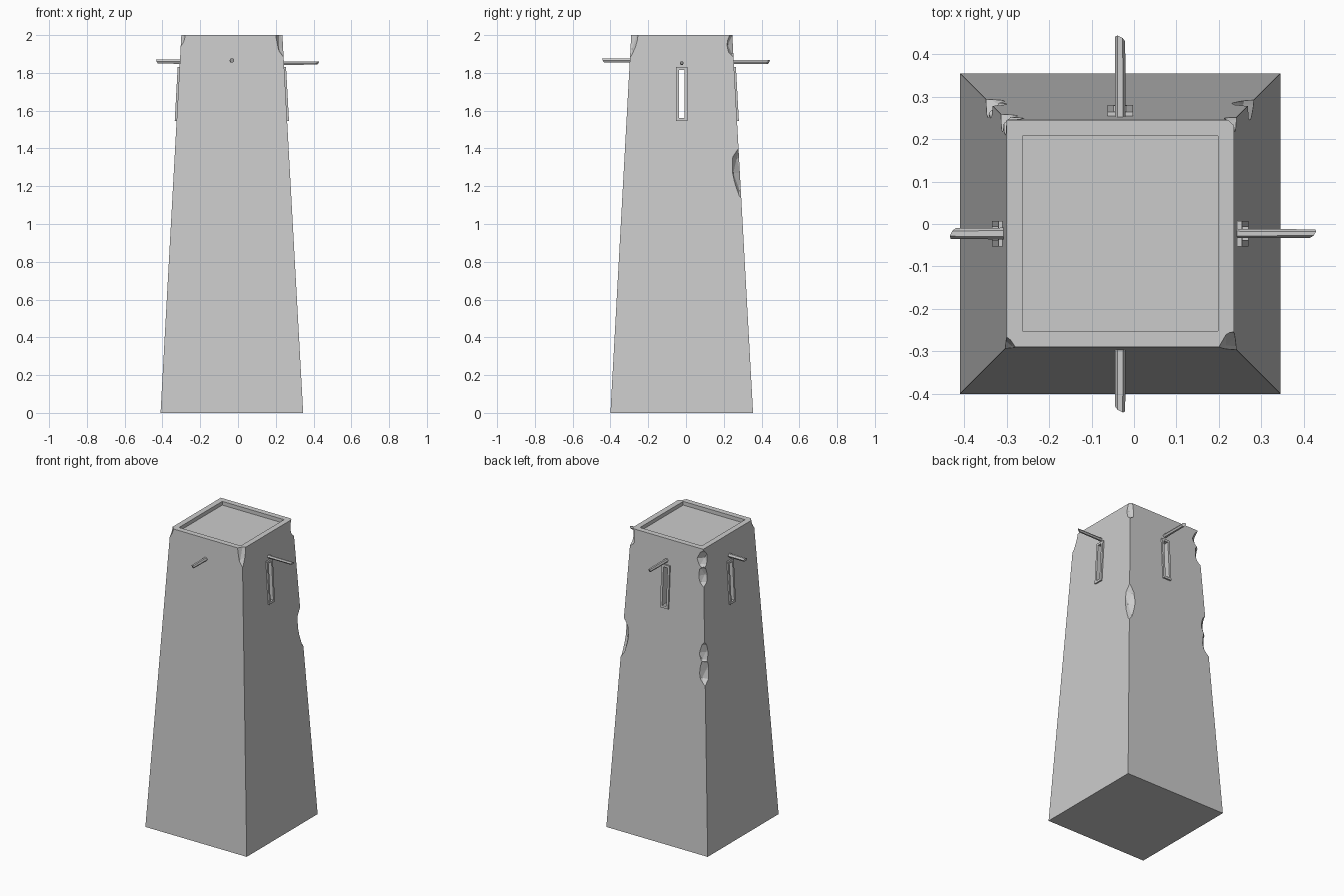
import bpy, bmesh, math, random
from mathutils import Matrix, Vector

if "Cube" in bpy.data.objects:
    bpy.data.objects.remove(bpy.data.objects["Cube"])

random.seed(4)
CX, CY = -0.0325, -0.0225          # tower axis


def half(z):
    return 0.3775 - 0.055 * z      # half width of the tapering tower


def finish(name, bm, angle=0.0):
    bm.transform(Matrix.Translation((CX, CY, 0)) @ Matrix.Rotation(angle, 4, 'Z'))
    bmesh.ops.recalc_face_normals(bm, faces=bm.faces[:])
    me = bpy.data.meshes.new(name)
    bm.to_mesh(me)
    bm.free()
    ob = bpy.data.objects.new(name, me)
    bpy.context.collection.objects.link(ob)
    return ob


def box(name, lo, hi, angle=0.0):
    bm = bmesh.new()
    bmesh.ops.create_cube(bm, size=1)
    for v in bm.verts:
        v.co = Vector([lo[i] + (v.co[i] + 0.5) * (hi[i] - lo[i]) for i in range(3)])
    return finish(name, bm, angle)


# Tower body
bm = bmesh.new()
rings = []
for z in (0, 2):
    h = half(z)
    rings.append([bm.verts.new((sx * h, sy * h, z))
                  for sx, sy in ((-1, -1), (1, -1), (1, 1), (-1, 1))])
bm.faces.new(rings[0][::-1])
bm.faces.new(rings[1])
for i in range(4):
    j = (i + 1) % 4
    bm.faces.new((rings[0][i], rings[0][j], rings[1][j], rings[1][i]))
tower = finish("tower", bm)

# Roof recess and window slots
cutters = [
    box("roof_cutter", (-0.23, -0.23, 1.975), (0.23, 0.23, 2.1)),
    box("side_slot_cutter", (-0.5, -0.015, 1.56), (0.5, 0.015, 1.815)),
    box("back_slot_cutter", (0.0, -0.015, 1.56), (0.5, 0.015, 1.815), math.pi / 2),
]

# Chipped corners: side x, side y, height, half height, radius, outward offset
chips = [
    (1, -1, 2.02, 0.18, 0.080, 0.030),
    (-1, -1, 2.01, 0.09, 0.060, 0.025),
    (1, 1, 1.95, 0.09, 0.070, 0.030),
    (1, 1, 1.27, 0.17, 0.080, 0.032),
    (-1, 1, 1.93, 0.08, 0.078, 0.030),
    (-1, 1, 1.82, 0.09, 0.085, 0.034),
    (-1, 1, 1.32, 0.10, 0.080, 0.032),
    (-1, 1, 1.20, 0.11, 0.082, 0.032),
]
for sx, sy, zc, hh, r, c in chips:
    bm = bmesh.new()
    bmesh.ops.create_icosphere(bm, subdivisions=2, radius=1)
    for v in bm.verts:
        k = random.uniform(0.9, 1.1)
        z = zc + v.co.z * hh
        e = half(z) + c
        v.co = (sx * e + v.co.x * r * k, sy * e + v.co.y * r * k, z)
    cutters.append(finish("chip_cutter", bm))

bpy.context.view_layer.objects.active = tower
for cut in cutters:
    m = tower.modifiers.new("cut", 'BOOLEAN')
    m.operation = 'DIFFERENCE'
    m.solver = 'EXACT'
    m.object = cut
    bpy.ops.object.modifier_apply(modifier=m.name)
    bpy.data.objects.remove(cut, do_unlink=True)

# Window frames following the slope of the wall
for name, ang in (("right", 0), ("back", 90), ("left", 180)):
    bm = bmesh.new()
    loops = []
    for w, z0, z1, d in ((0.03, 1.545, 1.83, -0.01), (0.03, 1.545, 1.83, 0.01),
                         (0.015, 1.56, 1.815, 0.01), (0.015, 1.56, 1.815, -0.01)):
        loops.append([bm.verts.new((half(z) + d, u, z))
                      for u, z in ((-w, z0), (w, z0), (w, z1), (-w, z1))])
    for a in range(4):
        b = (a + 1) % 4
        for i in range(4):
            j = (i + 1) % 4
            bm.faces.new((loops[a][i], loops[a][j], loops[b][j], loops[b][i]))
    finish(name + "_window_frame", bm, math.radians(ang))

# Broken beams sticking out of each wall: angle, tip distance, height, radius
for name, ang, tip, z, r in (("right", 0, 0.4625, 1.852, 0.011),
                             ("back", 90, 0.4675, 1.858, 0.013),
                             ("left", 180, 0.4025, 1.86, 0.014),
                             ("front", 270, 0.4225, 1.866, 0.013)):
    bm = bmesh.new()
    bmesh.ops.create_cone(bm, cap_ends=True, segments=6, radius1=r, radius2=r * 0.9, depth=1)
    for v in bm.verts:
        x, y, t = v.co
        end = tip - 0.009 + (x + y) / r * 0.0065
        v.co = (end if t > 0 else 0.25, y, z + x)
    finish(name + "_beam", bm, math.radians(ang))
